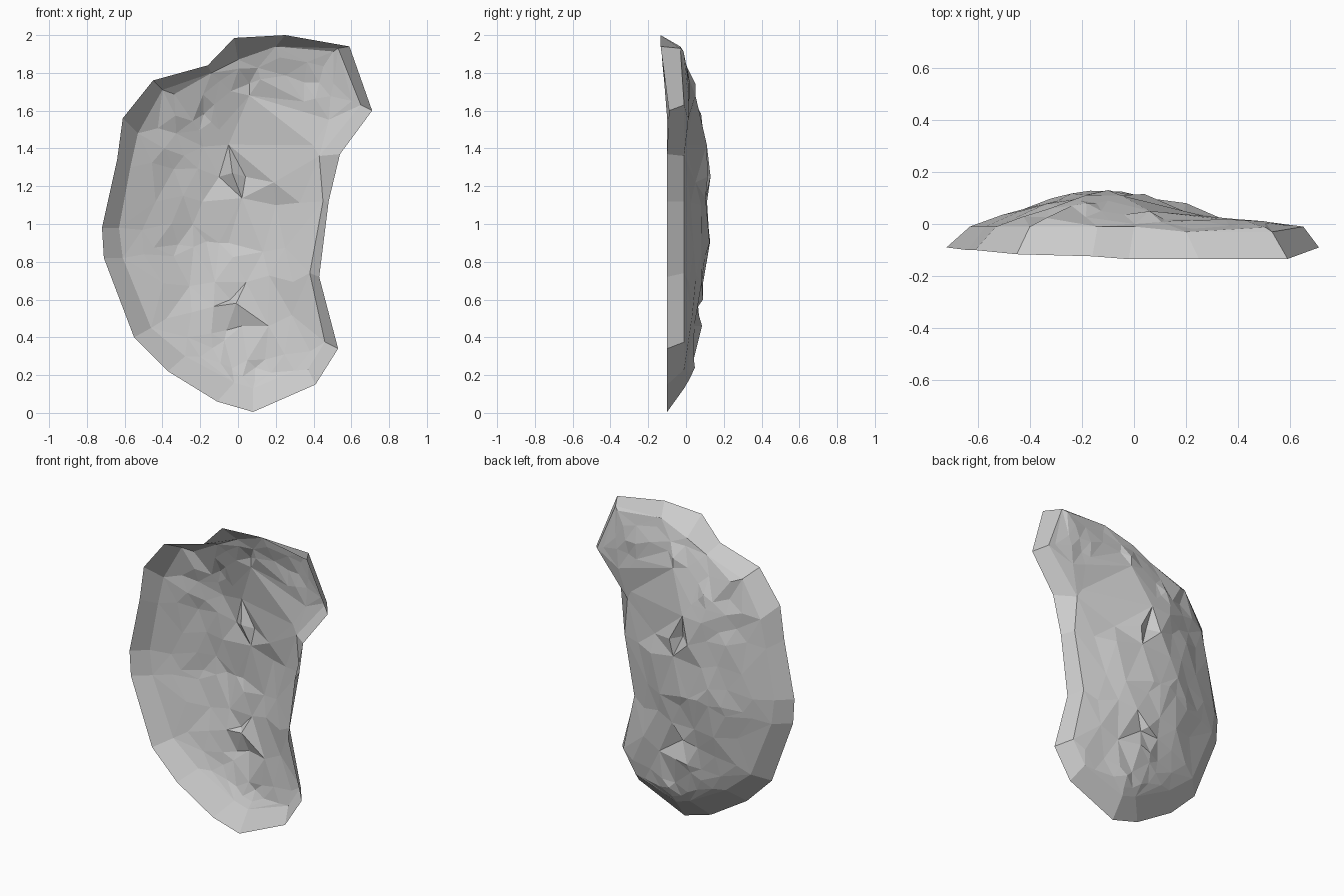
import bpy
import bmesh
import math
import random
from mathutils import Vector
from mathutils.geometry import delaunay_2d_cdt, intersect_point_line

random.seed(4)
if "Cube" in bpy.data.objects:
    bpy.data.objects.remove(bpy.data.objects["Cube"], do_unlink=True)

# Outlines in (x, z): open front rim, and the shoulder where the wall meets the dome
RIM = [(-.02, 1.985), (.25, 2), (.59, 1.94), (.71, 1.6), (.54, 1.37), (.48, 1.12),
       (.43, .72), (.53, .34), (.41, .15), (.08, .005), (-.11, .06), (-.37, .22),
       (-.55, .4), (-.71, .82), (-.72, .98), (-.64, 1.34), (-.61, 1.56),
       (-.45, 1.76), (-.16, 1.84)]
SHOULDER = [(0, 1.87), (.2, 1.94), (.53, 1.93), (.65, 1.63), (.43, 1.36), (.45, 1.12),
            (.38, .74), (.46, .375), (.37, .23), (.08, .13), (-.02, .16), (-.28, .3),
            (-.46, .45), (-.61, .82), (-.63, .98), (-.57, 1.3), (-.53, 1.48),
            (-.4, 1.71), (-.14, 1.8)]
# Highest line of the dome (x, y, z), and the points of the creases pressed into it
SPINE = [(.35, .02, 1.75), (.06, .05, 1.68), (-.1, .09, 1.5), (-.1, .13, 1.25),
         (-.1, .125, .9), (-.04, .09, .6), (.05, .04, .28)]
CREASES = [(-.05, .11, 1.42), (-.05, .125, .9), (.04, .115, 1.25), (-.03, .075, 1.27),
           (-.01, .05, .58), (.02, .085, .46), (.19, .05, 1.22), (.2, .08, 1.1)]


def rim_depth(x, z):
    """Front edge, pulled further forward at the top."""
    return -.1 - .035 * max(0, min(1, (z - 1.6) / .35)) + (.01 if abs(x) > .68 else 0)


def shoulder_depth(x, z):
    return -.03 if z > 1.85 and x > .1 else -.01


def lift(outline, depth):
    return [Vector((x, depth(x, z), z)) for x, z in outline]


def nearest_on_spine(p):
    best = None
    for a, b in zip(SPINE, SPINE[1:]):
        a, b = Vector(a), Vector(b)
        f = intersect_point_line(Vector((p.x, 0, p.z)), Vector((a.x, 0, a.z)),
                                 Vector((b.x, 0, b.z)))[1]
        q = a.lerp(b, max(0, min(1, f)))
        d = math.hypot(q.x - p.x, q.z - p.z)
        if best is None or d < best[0]:
            best = (d, q)
    return best[1]


def dome_points(ring):
    """Uneven rows of points climbing from the shoulder to the spine."""
    points = [Vector(p) for p in SPINE + CREASES]
    starts = []
    for i, p in enumerate(ring):
        starts += [(p, 0), (p.lerp(ring[(i + 1) % len(ring)], .5), .1)]
    for p, shift in starts:
        top = nearest_on_spine(p)
        for t in (.22, .5, .75):
            t += shift
            q = p.lerp(top, t)
            q.y = p.y + (top.y - p.y) * (1 - (1 - t) ** 1.5)
            q += Vector([random.uniform(-r, r) for r in (.018, .011, .03)])
            if all(math.hypot(q.x - o.x, q.z - o.z) > .055 for o in points):
                points.append(q)
    return points


rim = lift(RIM, rim_depth)
shoulder = lift(SHOULDER, shoulder_depth)
count = len(rim)
bm = bmesh.new()
rim_verts = [bm.verts.new(p) for p in rim]

# Faceted dome, triangulated inside the shoulder outline
points = shoulder + dome_points(shoulder)
edges = [(i, (i + 1) % count) for i in range(count)]
flat, _, faces, origins, _, _ = delaunay_2d_cdt(
    [Vector((p.x, p.z)) for p in points], edges, [], 1, 1e-5)
dome_verts = {}
for i, sources in enumerate(origins):
    if sources:
        p = points[sources[0]]
        dome_verts[i] = bm.verts.new(p)
    else:
        dome_verts[i] = bm.verts.new((flat[i].x, 0, flat[i].y))
for face in faces:
    bm.faces.new([dome_verts[i] for i in face])

# Sloping wall from the rim back to the shoulder
lookup = {s: dome_verts[i] for i, sources in enumerate(origins) for s in sources}
for i, j in edges:
    bm.faces.new((rim_verts[i], rim_verts[j], lookup[j], lookup[i]))

bmesh.ops.delete(bm, geom=[v for v in bm.verts if not v.link_faces], context='VERTS')
bmesh.ops.recalc_face_normals(bm, faces=bm.faces)
# Turn the shell so that its dome faces the back
if sum(f.normal.y * f.calc_area() for f in bm.faces) < 0:
    bmesh.ops.reverse_faces(bm, faces=bm.faces)

mesh = bpy.data.meshes.new("curved_shell")
bm.to_mesh(mesh)
bm.free()
shell = bpy.data.objects.new("curved_shell", mesh)
bpy.context.collection.objects.link(shell)

grey = bpy.data.materials.new("plain_grey")
grey.use_nodes = True
grey.diffuse_color = (.6, .6, .6, 1)
grey.node_tree.nodes["Principled BSDF"].inputs["Base Color"].default_value = (.6, .6, .6, 1)
mesh.materials.append(grey)
